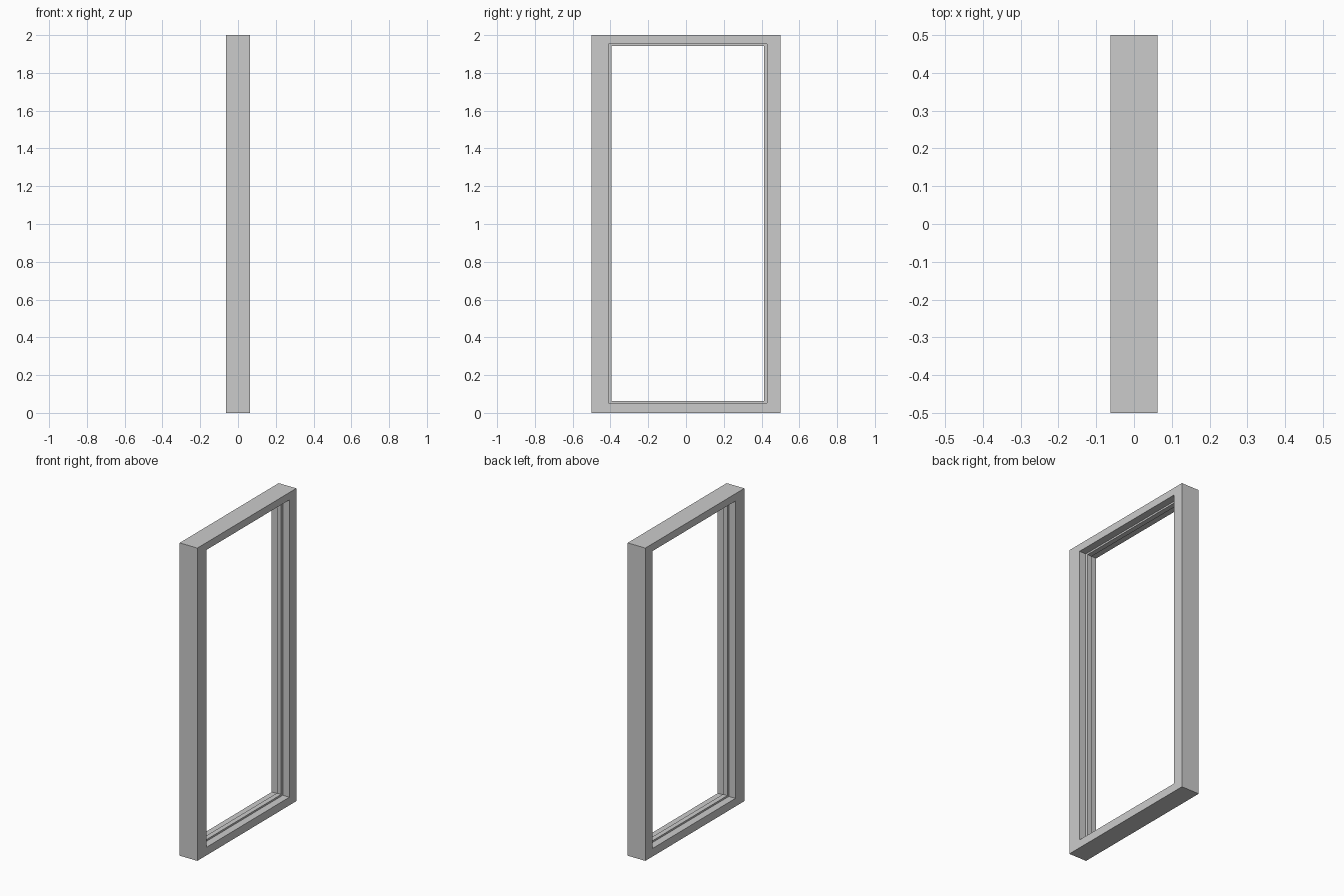
import bpy, bmesh

if "Cube" in bpy.data.objects:
    bpy.data.objects.remove(bpy.data.objects["Cube"])

# Rectangles as (y min, y max, z min, z max)
OUTER = (-0.5, 0.5, 0.0, 2.0)
OPENING = (-0.41, 0.43, 0.052, 1.953)
STOP = (-0.395, 0.414, 0.063, 1.942)
HALF = 0.0625      # half depth of the frame
RIDGE = 0.0156     # half width of the raised stop


def ring_frame(name, section):
    """Bridge a closed series of rectangular rings, each (x, rectangle)."""
    bm = bmesh.new()
    rings = []
    for x, (y0, y1, z0, z1) in section:
        corners = ((y0, z0), (y1, z0), (y1, z1), (y0, z1))
        rings.append([bm.verts.new((x, y, z)) for y, z in corners])
    for i, a in enumerate(rings):
        b = rings[(i + 1) % len(rings)]
        for k in range(4):
            n = (k + 1) % 4
            bm.faces.new((a[k], a[n], b[n], b[k]))
    bmesh.ops.recalc_face_normals(bm, faces=bm.faces)
    mesh = bpy.data.meshes.new(name)
    bm.to_mesh(mesh)
    bm.free()
    obj = bpy.data.objects.new(name, mesh)
    bpy.context.collection.objects.link(obj)
    return obj


# Door frame with a raised stop running around the inside of the opening
ring_frame("door_frame", [
    (-HALF, OUTER), (HALF, OUTER),
    (HALF, OPENING), (RIDGE, OPENING),
    (RIDGE, STOP), (-RIDGE, STOP),
    (-RIDGE, OPENING), (-HALF, OPENING),
])
